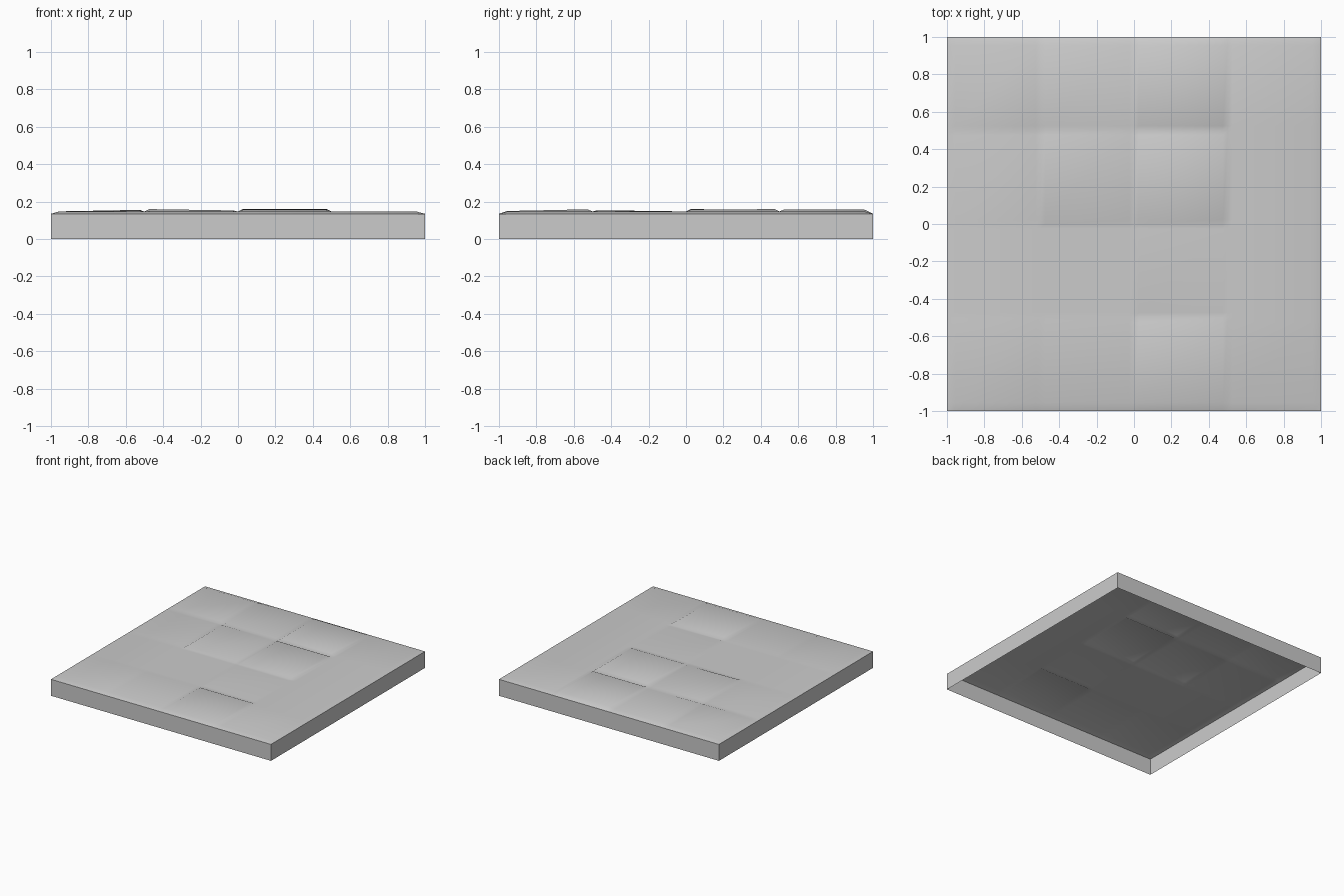
import bpy, bmesh, math

cube = bpy.data.objects.get("Cube")
if cube:
    bpy.data.objects.remove(cube)

RIM, BASE, BEVEL, OUTER = 0.135, 0.147, 0.025, 0.045

# Stone tiles, 4 x 4: corner heights above the base, keyed by (column, row)
# in the order near left, near right, far left, far right
RAISED = {
    (0, 0): (0.000, 0.002, 0.001, 0.002),
    (1, 0): (0.001, 0.001, 0.002, 0.002),
    (2, 0): (0.003, 0.003, 0.012, 0.012),
    (2, 1): (0.007, 0.001, 0.001, 0.000),
    (0, 2): (0.000, 0.003, 0.001, 0.006),
    (1, 2): (0.013, 0.006, 0.009, 0.003),
    (2, 2): (0.010, 0.010, 0.013, 0.013),
    (0, 3): (0.001, 0.009, 0.000, 0.003),
    (1, 3): (0.009, 0.002, 0.006, 0.002),
    (2, 3): (0.012, 0.012, 0.010, 0.010),
}


def grid_lines():
    """Positions with (tile, side); the seams between tiles have no tile."""
    lines = [(-1, None)]
    for i in range(4):
        lo, hi = -1 + i / 2, -0.5 + i / 2
        lines.append((lo + (OUTER if i == 0 else BEVEL), (i, 0)))
        lines.append((hi - (OUTER if i == 3 else BEVEL), (i, 1)))
        lines.append((hi, None))
    return lines


def height(x, tx, y, ty):
    if max(abs(x), abs(y)) > 0.999:
        return RIM
    if tx is None or ty is None:
        return BASE
    return BASE + RAISED.get((tx[0], ty[0]), (0,) * 4)[tx[1] + 2 * ty[1]]


# Uneven top surface
bm = bmesh.new()
lines = grid_lines()
rows = [[bm.verts.new((x, y, height(x, tx, y, ty))) for x, tx in lines]
        for y, ty in lines]
for near, far in zip(rows, rows[1:]):
    for i in range(len(near) - 1):
        bm.faces.new((near[i], near[i + 1], far[i + 1], far[i]))

# Side walls, open underneath
border = [e for e in bm.edges if e.is_boundary]
walls = bmesh.ops.extrude_edge_only(bm, edges=border)["geom"]
for v in walls:
    if isinstance(v, bmesh.types.BMVert):
        v.co.z = 0
bmesh.ops.recalc_face_normals(bm, faces=bm.faces)
if rows[5][5].normal.z < 0 or bm.faces[:][0].normal.z < 0:
    bmesh.ops.reverse_faces(bm, faces=bm.faces)

mesh = bpy.data.meshes.new("floor_slab")
bm.to_mesh(mesh)
bm.free()
slab = bpy.data.objects.new("floor_slab", mesh)
bpy.context.collection.objects.link(slab)

# Plain grey stone
stone = bpy.data.materials.new("grey_stone")
stone.use_nodes = True
colour = (0.6, 0.6, 0.6, 1)
stone.diffuse_color = colour
stone.node_tree.nodes["Principled BSDF"].inputs["Base Color"].default_value = colour
mesh.materials.append(stone)

bpy.ops.object.select_all(action="DESELECT")
slab.select_set(True)
bpy.context.view_layer.objects.active = slab
bpy.ops.object.shade_smooth_by_angle(angle=math.radians(45))
